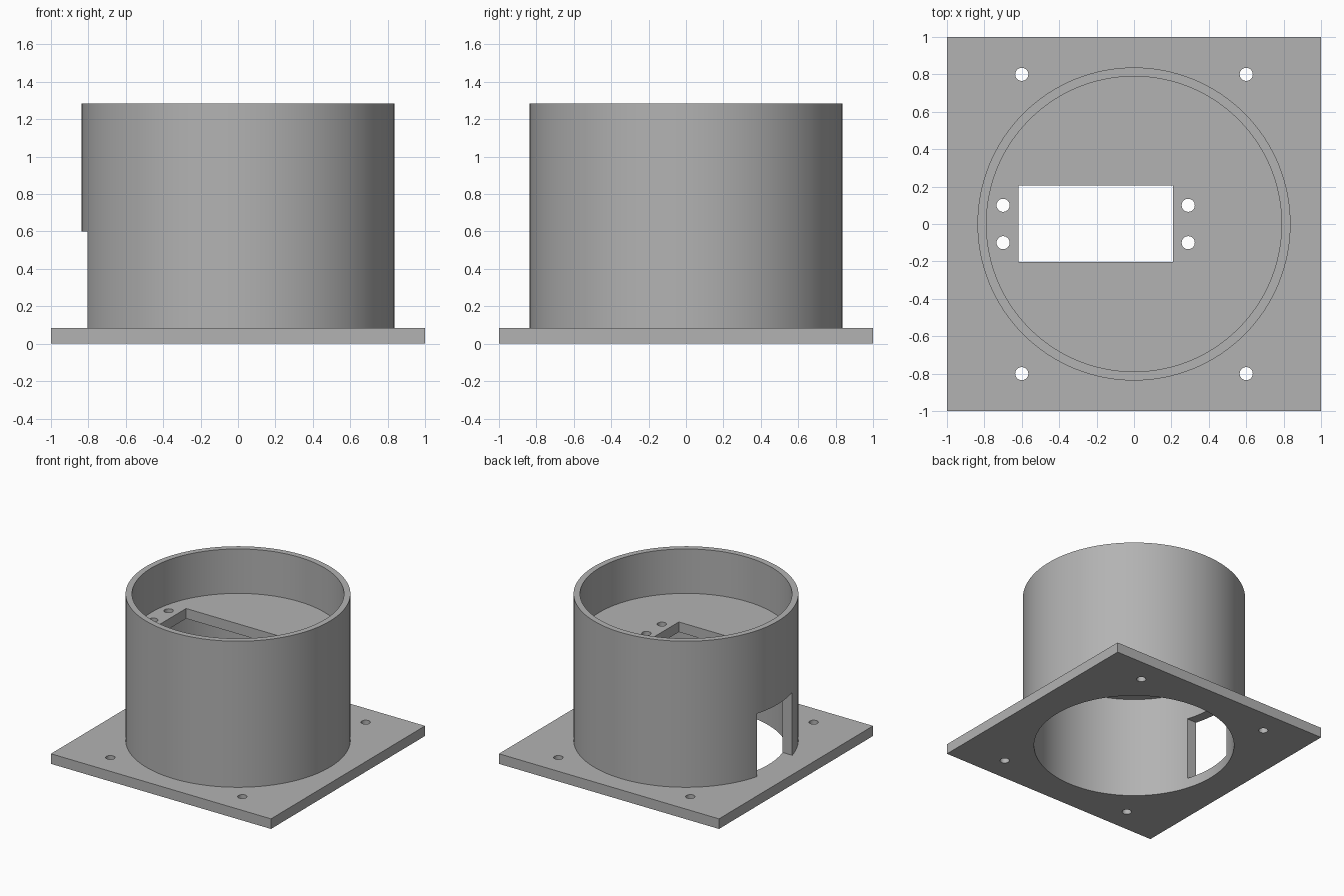
import bpy
import math

if "Cube" in bpy.data.objects:
    bpy.data.objects.remove(bpy.data.objects["Cube"], do_unlink=True)

grey = bpy.data.materials.new("plain grey")
grey.use_nodes = True
colour = (0.45, 0.45, 0.45, 1)
grey.diffuse_color = colour
grey.node_tree.nodes["Principled BSDF"].inputs["Base Color"].default_value = colour

PLATE_TOP, FLOOR_LOW, FLOOR_TOP, RIM = 0.083, 0.835, 0.918, 1.283
OUTER, RECESS, BORE = 0.837, 0.789, 0.753
HOLE = 0.035


def box(name, x0, x1, y0, y1, z0, z1):
    bpy.ops.mesh.primitive_cube_add(
        size=1, location=((x0 + x1) / 2, (y0 + y1) / 2, (z0 + z1) / 2))
    ob = bpy.context.object
    ob.name = name
    ob.scale = (x1 - x0, y1 - y0, z1 - z0)
    bpy.ops.object.transform_apply(location=True, rotation=False, scale=True)
    ob.data.materials.append(grey)
    return ob


def cylinder(name, radius, z0, z1, x=0, y=0, sides=128):
    bpy.ops.mesh.primitive_cylinder_add(
        vertices=sides, radius=radius, depth=z1 - z0, location=(x, y, (z0 + z1) / 2))
    ob = bpy.context.object
    ob.name = name
    bpy.ops.object.transform_apply(location=True, rotation=False, scale=True)
    ob.data.materials.append(grey)
    return ob


def cut(target, cutter):
    """Subtract the cutter from the target, then discard it."""
    cutter.hide_render = True
    bpy.context.view_layer.objects.active = target
    mod = target.modifiers.new("cut", "BOOLEAN")
    mod.operation = "DIFFERENCE"
    mod.solver = "EXACT"
    mod.object = cutter
    bpy.ops.object.modifier_apply(modifier=mod.name)
    bpy.data.objects.remove(cutter, do_unlink=True)


def finish(ob):
    bpy.ops.object.select_all(action="DESELECT")
    ob.select_set(True)
    bpy.context.view_layer.objects.active = ob
    bpy.ops.object.shade_smooth_by_angle(angle=math.radians(30))


# Square base plate with a large bore and four corner screw holes
plate = box("base_plate", -1, 1, -1, 1, 0, PLATE_TOP)
cut(plate, cylinder("bore_cutter", BORE, -0.1, 0.2))
for x in (-0.6, 0.6):
    for y in (-0.8, 0.8):
        cut(plate, cylinder("screw_cutter", HOLE, -0.1, 0.2, x, y, 32))

# Round housing: hollow below, shallow recess above, floor between them
housing = cylinder("round_housing", OUTER, PLATE_TOP, RIM)
cut(housing, cylinder("bore_cutter", BORE, -0.1, FLOOR_LOW))
cut(housing, cylinder("recess_cutter", RECESS, FLOOR_TOP, RIM + 0.1))

# Rectangular opening and four mounting holes through the floor
cut(housing, box("slot_cutter", -0.617, 0.208, -0.204, 0.207, 0.7, 1.1))
for x in (-0.7, 0.29):
    for y in (-0.1, 0.1):
        cut(housing, cylinder("mount_cutter", HOLE, 0.7, 1.1, x, y, 32))

# Side doorway in the wall, down to the plate
cut(housing, box("doorway_cutter", -1.1, -0.5, -0.23, 0.23, -0.1, 0.6))

for part in (plate, housing):
    finish(part)
